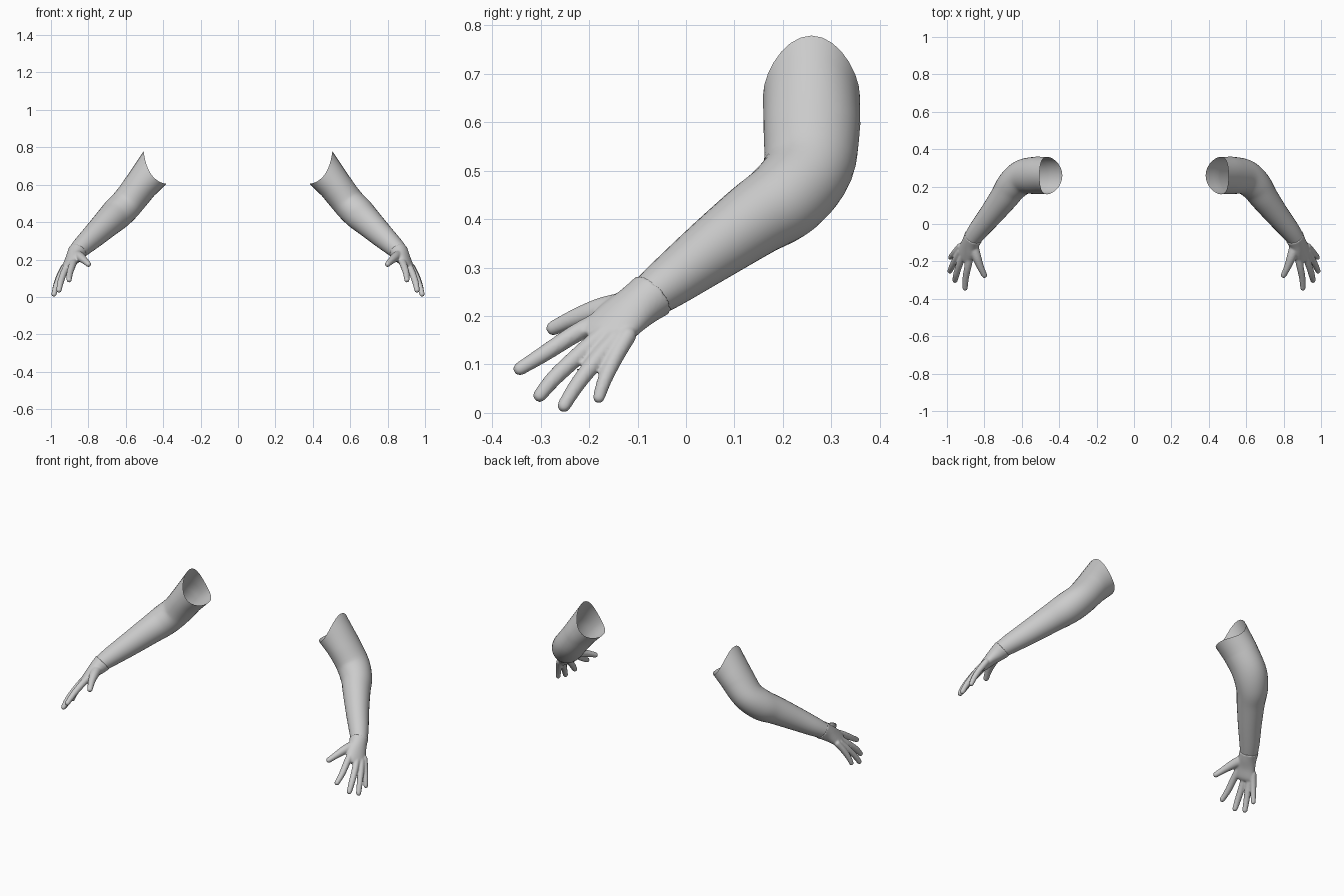
import bpy, bmesh, math
from mathutils import Vector, Matrix

if "Cube" in bpy.data.objects:
    bpy.data.objects.remove(bpy.data.objects["Cube"])

SEG = 28


def spline(rows, steps):
    """Catmull-Rom interpolation through rows of numbers."""
    out, n = [], len(rows)
    for i in range(n - 1):
        a, b, c, d = rows[max(i - 1, 0)], rows[i], rows[i + 1], rows[min(i + 2, n - 1)]
        for s in range(steps):
            t = s / steps
            out.append([0.5 * (2 * q + (r - p) * t + (2 * p - 5 * q + 4 * r - w) * t * t
                               + (3 * q - p - 3 * r + w) * t ** 3)
                        for p, q, r, w in zip(a, b, c, d)])
    out.append(list(rows[-1]))
    return out


def ring(c, u, v):
    return [c + u * math.cos(2 * math.pi * i / SEG) + v * math.sin(2 * math.pi * i / SEG)
            for i in range(SEG)]


def tube_rings(rows):
    """Rows are x, y, z, radius up, radius across; sections follow the path."""
    pts = [Vector(r[:3]) for r in rows]
    rings = []
    for i, r in enumerate(rows):
        t = (pts[min(i + 1, len(pts) - 1)] - pts[max(i - 1, 0)]).normalized()
        u = (Vector((0, 0, 1)) - t * t.z).normalized()
        rings.append(ring(pts[i], u * r[3], u.cross(t) * r[4]))
    return rings


def loft(bm, rings, caps=True):
    vs = [[bm.verts.new(p) for p in r] for r in rings]
    for a, b in zip(vs, vs[1:]):
        for i in range(SEG):
            j = (i + 1) % SEG
            bm.faces.new((a[i], a[j], b[j], b[i]))
    if caps:
        bm.faces.new(vs[0][::-1])
        bm.faces.new(vs[-1])


def make_object(name, bm):
    bmesh.ops.recalc_face_normals(bm, faces=bm.faces)
    me = bpy.data.meshes.new(name)
    bm.to_mesh(me)
    bm.free()
    me.shade_smooth()
    ob = bpy.data.objects.new(name, me)
    bpy.context.collection.objects.link(ob)
    return ob


# Arms: bent sleeve-like tube, open at the shoulder with a saddle-shaped rim
arm_rows = spline([
    (0.52, 0.26, 0.595, 0.090, 0.100),
    (0.59, 0.252, 0.505, 0.086, 0.094),
    (0.648, 0.208, 0.445, 0.086, 0.086),
    (0.695, 0.142, 0.400, 0.078, 0.076),
    (0.765, 0.050, 0.333, 0.066, 0.064),
    (0.830, -0.030, 0.273, 0.054, 0.054),
    (0.866, -0.078, 0.238, 0.045, 0.046)], 5)
rings = tube_rings(arm_rows)
rim = []
for i in range(SEG):
    c, s = math.cos(2 * math.pi * i / SEG), math.sin(2 * math.pi * i / SEG)
    rim.append(Vector((0.444 + 0.061 * c + 0.02 * s * s, 0.259 + 0.1 * s,
                       0.692 + 0.087 * c - 0.037 * s * s)))
if (rings[0][SEG // 4] - rim[SEG // 4]).length > 0.15:   # match winding of the tube
    rim = [rim[-i % SEG] for i in range(SEG)]
between = [[p.lerp(q, f) for p, q in zip(rim, rings[0])] for f in (0.33, 0.66)]
bm = bmesh.new()
loft(bm, [rim] + between + rings, caps=False)
arms = make_object("arms", bm)

# Hands: palm, thumb and four fingers fused into one skin
bm = bmesh.new()
across = Vector((0.05, 0.065, -0.04)).normalized()
forward = Vector((0.05, -0.10, -0.086))
back = forward.cross(across).normalized()
palm = spline([
    (0.858, -0.068, 0.244, 0.052, 0.051),
    (0.872, -0.098, 0.222, 0.050, 0.044),
    (0.890, -0.135, 0.194, 0.055, 0.033),
    (0.909, -0.170, 0.160, 0.057, 0.024),
    (0.917, -0.185, 0.147, 0.050, 0.015)], 4)
loft(bm, [ring(Vector(r[:3]), across * r[3], back * r[4]) for r in palm])

digits = [
    # thumb
    [(0.862, -0.115, 0.222, 0.030), (0.842, -0.175, 0.213, 0.025),
     (0.821, -0.230, 0.195, 0.019), (0.800, -0.274, 0.175, 0.015)],
    # index
    [(0.875, -0.165, 0.197, 0.020), (0.888, -0.228, 0.164, 0.019),
     (0.900, -0.290, 0.124, 0.017), (0.903, -0.343, 0.091, 0.014)],
    # middle
    [(0.912, -0.165, 0.168, 0.019), (0.933, -0.215, 0.125, 0.018),
     (0.950, -0.270, 0.074, 0.017), (0.957, -0.302, 0.036, 0.014)],
    # ring
    [(0.928, -0.145, 0.155, 0.019), (0.950, -0.182, 0.113, 0.018),
     (0.972, -0.225, 0.058, 0.016), (0.984, -0.252, 0.015, 0.014)],
    # little
    [(0.930, -0.120, 0.160, 0.018), (0.953, -0.146, 0.115, 0.017),
     (0.972, -0.168, 0.068, 0.015), (0.982, -0.180, 0.032, 0.0125)],
]
for d in digits:
    rows = spline([p + (p[3],) for p in d], 4)
    loft(bm, tube_rings(rows))
    for p in (d[0], d[-1]):
        bmesh.ops.create_uvsphere(bm, u_segments=16, v_segments=10, radius=p[3],
                                  matrix=Matrix.Translation(p[:3]))
hands = make_object("hands", bm)
fuse = hands.modifiers.new("fuse", 'REMESH')
fuse.mode = 'VOXEL'
fuse.voxel_size = 0.0045
fuse.use_smooth_shade = True
soften = hands.modifiers.new("soften", 'SMOOTH')
soften.factor = 0.5
soften.iterations = 5

# Opposite side
for ob in (arms, hands):
    mirror = ob.modifiers.new("mirror", 'MIRROR')
    mirror.use_clip = False
    mirror.use_mirror_merge = False
